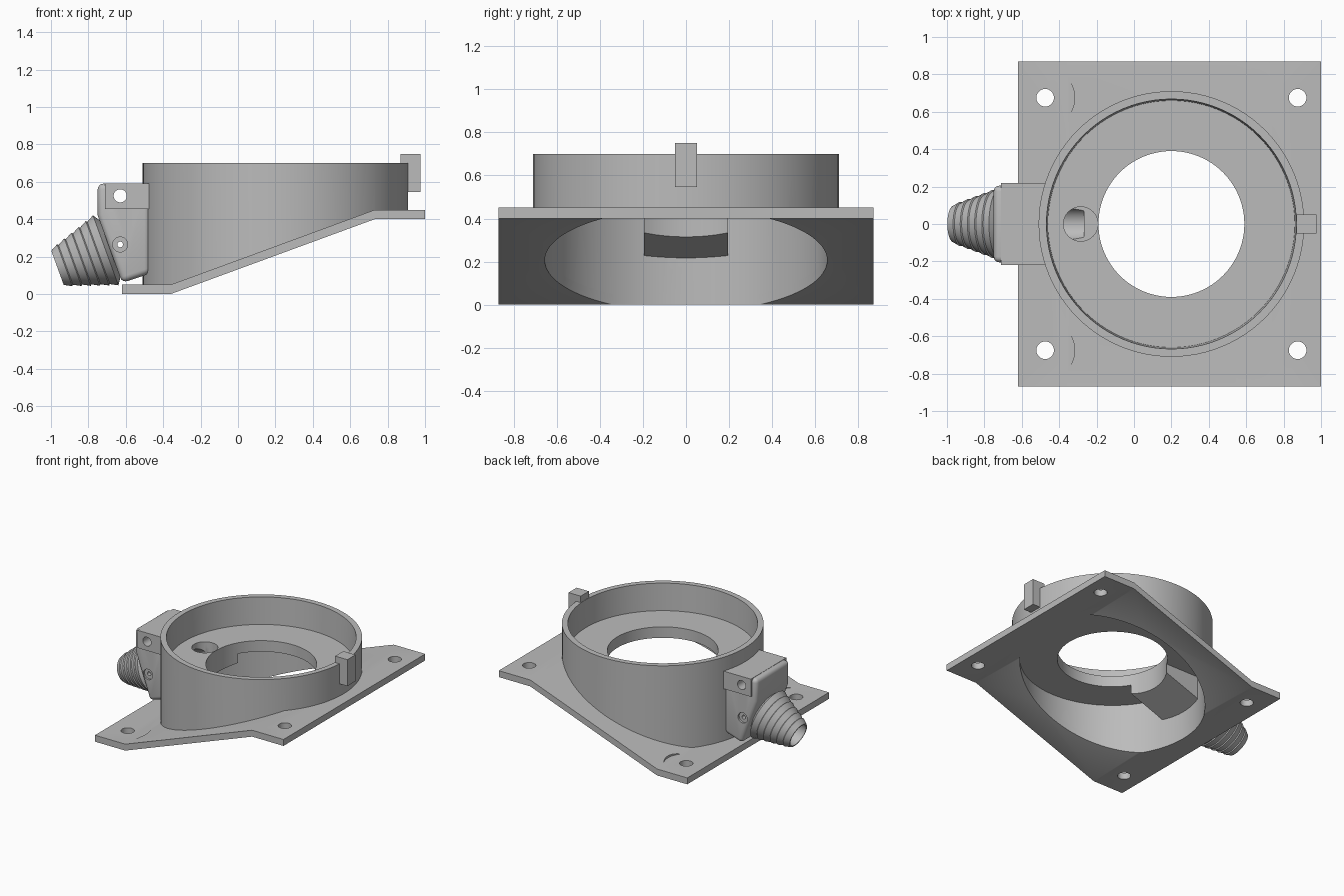
import bpy, bmesh, math
from mathutils import Matrix, Vector

cube = bpy.data.objects.get("Cube")
if cube:
    bpy.data.objects.remove(cube, do_unlink=True)

grey = bpy.data.materials.new("Neutral grey")
grey.use_nodes = True
colour = (0.5, 0.5, 0.5, 1)
grey.diffuse_color = colour
grey.node_tree.nodes["Principled BSDF"].inputs["Base Color"].default_value = colour

CENTRE = Vector((0.2, 0, 0))
HOLE_R, INNER_R = 0.39, 0.655
TILT = math.radians(20)
AXIS = Vector((math.cos(TILT), 0, math.sin(TILT)))
TIP = Vector((-0.965, 0, 0.14))


def finish(name, bm):
    bmesh.ops.recalc_face_normals(bm, faces=bm.faces)
    mesh = bpy.data.meshes.new(name)
    bm.to_mesh(mesh)
    bm.free()
    mesh.materials.append(grey)
    ob = bpy.data.objects.new(name, mesh)
    bpy.context.collection.objects.link(ob)
    return ob


def prism(name, points, half):
    """Side profile (x, z) extruded across y."""
    bm = bmesh.new()
    face = bm.faces.new([bm.verts.new((x, -half, z)) for x, z in points])
    ext = bmesh.ops.extrude_face_region(bm, geom=[face])
    verts = [g for g in ext["geom"] if isinstance(g, bmesh.types.BMVert)]
    bmesh.ops.translate(bm, verts=verts, vec=(0, 2 * half, 0))
    return finish(name, bm)


def box(name, x0, x1, half, z0, z1):
    return prism(name, [(x0, z0), (x1, z0), (x1, z1), (x0, z1)], half)


def lathe(name, profile, origin, direction=(0, 0, 1), steps=96):
    """Closed (radius, height) profile turned about an axis."""
    bm = bmesh.new()
    n = len(profile)
    rings = []
    for i in range(steps):
        a = 2 * math.pi * i / steps
        rings.append([bm.verts.new((r * math.cos(a), r * math.sin(a), h)) for r, h in profile])
    for i in range(steps):
        p, q = rings[i], rings[(i + 1) % steps]
        for j in range(n):
            k = (j + 1) % n
            bm.faces.new((p[j], q[j], q[k], p[k]))
    turn = Vector((0, 0, 1)).rotation_difference(Vector(direction)).to_matrix().to_4x4()
    bm.transform(Matrix.Translation(origin) @ turn)
    return finish(name, bm)


def rod(start, end, radius, steps=48):
    """Solid cylinder used as a cutter."""
    start, end = Vector(start), Vector(end)
    line = end - start
    bm = bmesh.new()
    bmesh.ops.create_cone(bm, cap_ends=True, segments=steps, radius1=radius,
                          radius2=radius, depth=line.length)
    turn = Vector((0, 0, 1)).rotation_difference(line).to_matrix().to_4x4()
    bm.transform(Matrix.Translation((start + end) / 2) @ turn)
    ob = finish("cutter", bm)
    ob.hide_render = True
    return ob


def apply(ob, mod):
    bpy.context.view_layer.objects.active = ob
    bpy.ops.object.modifier_apply(modifier=mod.name)


def cut(ob, cutters):
    for c in cutters:
        mod = ob.modifiers.new("cut", "BOOLEAN")
        mod.operation, mod.solver, mod.object = "DIFFERENCE", "EXACT", c
        apply(ob, mod)


def bevel(ob, width):
    mod = ob.modifiers.new("bevel", "BEVEL")
    mod.width, mod.segments = width, 4
    apply(ob, mod)


# Stepped mounting plate with a sloping middle
under = [(-0.62, 0), (-0.36, 0), (0.73, 0.40), (1, 0.40)]
plate = prism("mounting_plate", under + [(x, z + 0.05) for x, z in reversed(under)], 0.87)
opening = rod(CENTRE - Vector((0, 0, 1)), CENTRE + Vector((0, 0, 1)), INNER_R, 96)
screws = []
for y in (-0.675, 0.675):
    screws += [rod((x, y, -0.2), (x, y, 0.8), 0.047) for x in (-0.475, 0.875)]
    screws.append(rod((-0.475, y, 0.0505), (-0.475, y, 0.4), 0.158))
cut(plate, [opening] + screws)

# Round housing with its inner floor, trimmed along the plate
ring = lathe("round_housing", [
    (0.71, -0.1), (0.71, 0.70), (0.668, 0.70), (0.66, 0.49), (HOLE_R, 0.49),
    (HOLE_R, 0.405), (INNER_R, 0.405), (INNER_R, -0.1)], CENTRE)
trim = prism("trim_cutter", [(-1, 0.002), (-0.36, 0.002), (0.73, 0.402), (1.2, 0.402),
                             (1.2, -0.5), (-1, -0.5)], 1)
trim.hide_render = True

# Air passage: tilted bore meeting an upright hole in the floor
bend = Vector((-0.285, 0, 0.387))
bore = rod(TIP - AXIS * 0.2, bend, 0.088)
upright = rod(bend - Vector((0, 0, 0.05)), (bend.x, 0, 0.6), 0.092)
cut(ring, [trim, bore, upright])

# Duct hanging beneath the floor
duct = prism("inner_duct", [(-0.475, 0.21), (-0.1, 0.348), (-0.1, 0.45), (-0.475, 0.45)], 0.195)
centre_hole = rod(CENTRE - Vector((0, 0, 1)), CENTRE + Vector((0, 0, 1)), HOLE_R, 96)
cut(duct, [centre_hole, bore, upright])

# Outer hose block with clamp lugs and cross holes
block = prism("hose_block", [(-0.75, 0.59), (-0.75, 0.42), (-0.62, 0.06), (-0.47, 0.11),
                             (-0.47, 0.59)], 0.205)
bevel(block, 0.03)
lugs = box("clamp_lugs", -0.71, -0.475, 0.218, 0.455, 0.592)
bolt = rod((-0.63, -1, 0.525), (-0.63, 1, 0.525), 0.035)
pin = rod((-0.63, -1, 0.265), (-0.63, 1, 0.265), 0.015)
sinks = [rod((-0.63, s * 0.19, 0.265), (-0.63, s, 0.265), 0.04) for s in (-1, 1)]
cut(block, [bore, bolt, pin] + sinks)
cut(lugs, [bolt])

# Tapered hose barb with saw-tooth ridges
COUNT, LENGTH = 6, 0.28
teeth = []
for i in range(COUNT):
    r = 0.105 + 0.08 * i / (COUNT - 1)
    h = LENGTH * i / COUNT
    teeth += [(r - 0.008, h), (r + 0.014, h + LENGTH / COUNT - 0.006)]
lathe("hose_barb", [(0.088, 0)] + teeth + [(0.16, LENGTH + 0.02), (0.088, LENGTH + 0.02)],
      TIP, AXIS, 64)

# Locating tab on the rim
box("locating_tab", 0.87, 0.975, 0.05, 0.545, 0.75)

# Remove cutters and smooth the curved faces
for ob in [o for o in bpy.data.objects if "cutter" in o.name]:
    bpy.data.objects.remove(ob, do_unlink=True)
for ob in bpy.context.collection.objects:
    if ob.type == "MESH":
        bpy.ops.object.select_all(action="DESELECT")
        ob.select_set(True)
        bpy.context.view_layer.objects.active = ob
        bpy.ops.object.shade_smooth_by_angle(angle=math.radians(30))
